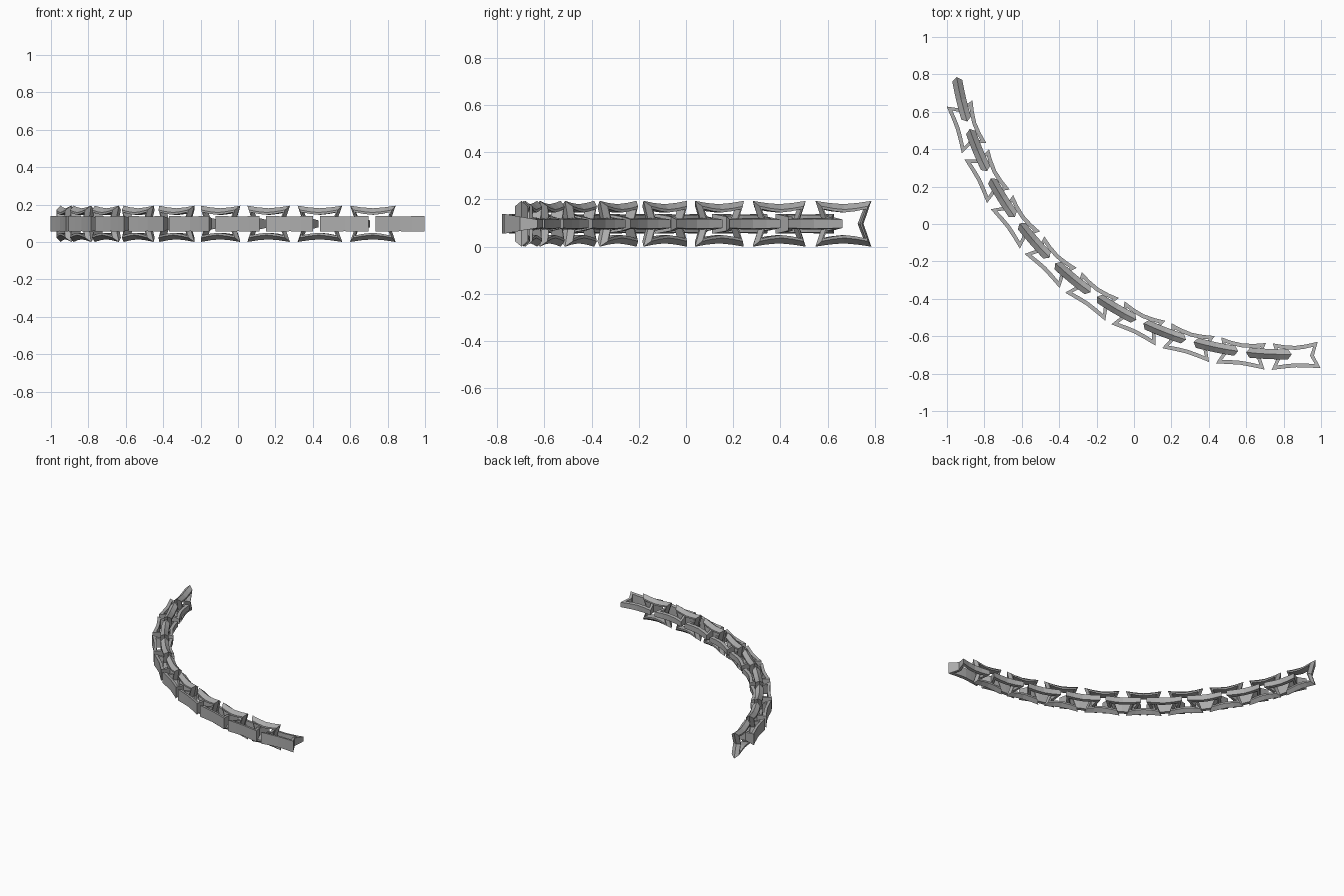
import bpy, bmesh, math

cube = bpy.data.objects.get("Cube")
if cube:
    bpy.data.objects.remove(cube, do_unlink=True)

# Single grey metal
metal = bpy.data.materials.new("grey_metal")
metal.use_nodes = True
GREY = (0.42, 0.42, 0.42, 1)
metal.diffuse_color = GREY
metal.node_tree.nodes["Principled BSDF"].inputs["Base Color"].default_value = GREY

# The chain hangs along a circular arc
CX, CY, R, Z = 0.8, 1.075, 1.772, 0.097
STEP = math.radians(4.63)
START = math.radians(-2.07)


def on_arc(phi, along, out, up):
    """Place a point: distance along the arc, outward from it, and up."""
    a = phi + along / R
    return (CX - math.sin(a) * (R + out), CY - math.cos(a) * (R + out), Z + up)


def outline(half_len, corner, waist, notch):
    """Pinched rectangle with notched ends, counter-clockwise."""
    mid = (corner + waist) / 2 - 0.002
    h = half_len
    quarter = [(h - notch, 0), (h, corner), (h / 2, mid), (0, waist)]
    left = [(-u, w) for u, w in reversed(quarter[:3])]
    upper = quarter + left
    return upper + [(-u, -w) for u, w in upper[1:-1]]


def build_link(name, phi, outer, inner, section):
    """Sweep a cross-section round the ring between outer and inner outlines."""
    bm = bmesh.new()
    rings = [[bm.verts.new(on_arc(phi, *p)) for p in section(o, i)]
             for o, i in zip(outer, inner)]
    n, m = len(rings), len(rings[0])
    for k in range(n):
        a, b = rings[k], rings[(k + 1) % n]
        for j in range(m):
            q = (j + 1) % m
            bm.faces.new((a[j], b[j], b[q], a[q]))
    bmesh.ops.recalc_face_normals(bm, faces=bm.faces)
    mesh = bpy.data.meshes.new(name)
    bm.to_mesh(mesh)
    bm.free()
    mesh.materials.append(metal)
    bpy.context.collection.objects.link(bpy.data.objects.new(name, mesh))


def flat_section(o, i):
    """Flat link: tall on the outside of the arc, thin on the inside."""
    def half(w):
        return 0.03 + 0.17 * w
    return [(o[0], o[1] + 0.013, half(o[1])), (i[0], i[1] + 0.013, half(i[1])),
            (i[0], i[1] + 0.013, -half(i[1])), (o[0], o[1] + 0.013, -half(o[1]))]


def ridged_section(o, i):
    """Upright link: bars with a ridge along the outer edge."""
    t = 0.35
    s = [i[k] + (o[k] - i[k]) * t for k in (0, 1)]
    w = 0.027
    return [(o[0], 0, o[1]), (s[0], w, s[1]), (i[0], w, i[1]),
            (i[0], -w, i[1]), (s[0], -w, s[1])]


flat_outer = outline(0.125, 0.071, 0.057, 0.028)
flat_inner = outline(0.098, 0.047, 0.036, 0.022)
up_outer = outline(0.122, 0.097, 0.083, 0.034)
up_inner = outline(0.092, 0.062, 0.048, 0.024)

# Alternate flat and upright links
for k in range(9):
    phi = START + 2 * k * STEP
    build_link(f"flat_link_{k + 1}", phi, flat_outer, flat_inner, flat_section)
    build_link(f"upright_link_{k + 1}", phi + STEP, up_outer, up_inner, ridged_section)
